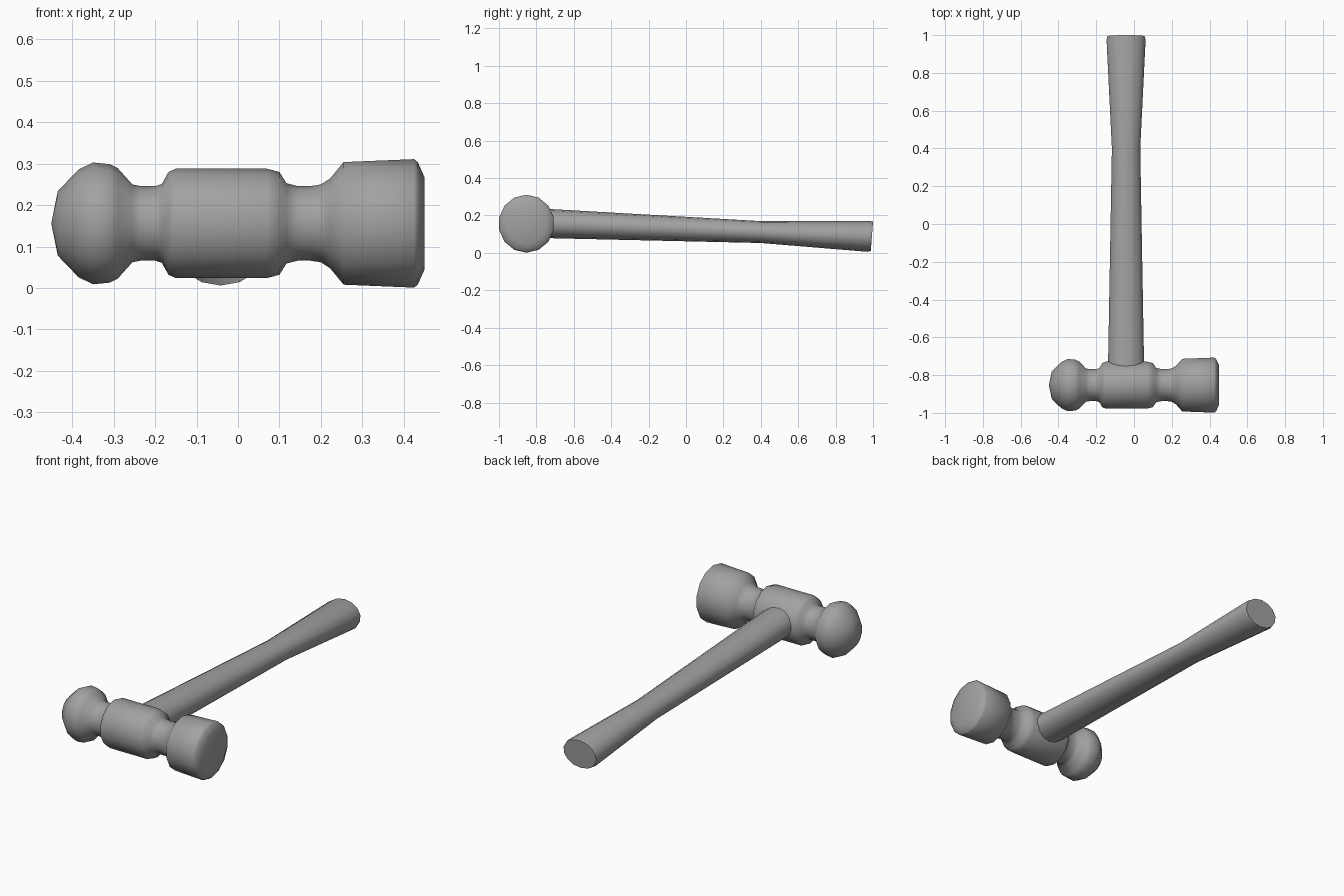
import bpy, bmesh
from math import sin, cos, pi
from mathutils import Vector

cube = bpy.data.objects.get("Cube")
if cube:
    bpy.data.objects.remove(cube, do_unlink=True)

steel = bpy.data.materials.new("plain_grey")
steel.use_nodes = True
steel.diffuse_color = (0.36, 0.36, 0.36, 1)
steel.node_tree.nodes["Principled BSDF"].inputs["Base Color"].default_value = (0.36, 0.36, 0.36, 1)


def loft(name, rings, angle):
    """Skin a list of closed point rings and cap both ends."""
    bm = bmesh.new()
    loops = [[bm.verts.new(p) for p in ring] for ring in rings]
    n = len(loops[0])
    for a, b in zip(loops, loops[1:]):
        for i in range(n):
            j = (i + 1) % n
            bm.faces.new((a[i], a[j], b[j], b[i]))
    bm.faces.new(loops[0])
    bm.faces.new(loops[-1])
    bmesh.ops.recalc_face_normals(bm, faces=bm.faces)
    mesh = bpy.data.meshes.new(name)
    bm.to_mesh(mesh)
    bm.free()
    mesh.materials.append(steel)
    obj = bpy.data.objects.new(name, mesh)
    bpy.context.collection.objects.link(obj)
    bpy.ops.object.select_all(action="DESELECT")
    obj.select_set(True)
    bpy.context.view_layer.objects.active = obj
    bpy.ops.object.shade_smooth_by_angle(angle=angle)
    return obj


def ring(center, u, v, sides):
    """Ellipse of points with half axes u and v."""
    return [center + u * sin(2 * pi * i / sides) + v * cos(2 * pi * i / sides)
            for i in range(sides)]


# Hammer head: (x, radius) from the ball peen to the flat striking face
profile = [(-0.45, 0.004), (-0.435, 0.078), (-0.385, 0.13), (-0.35, 0.147),
           (-0.31, 0.143), (-0.29, 0.133), (-0.255, 0.094), (-0.235, 0.09),
           (-0.2, 0.09), (-0.184, 0.095), (-0.168, 0.124), (-0.15, 0.132),
           (0.07, 0.132), (0.1, 0.124), (0.117, 0.097), (0.145, 0.09),
           (0.175, 0.09), (0.2, 0.094), (0.222, 0.108), (0.255, 0.148),
           (0.425, 0.155), (0.434, 0.148), (0.45, 0.112)]
head_rings = [ring(Vector((x, -0.853, 0.156)), Vector((0, 0.965 * r, 0)),
                   Vector((0, 0, r)), 14) for x, r in profile]
loft("hammer_head", head_rings, 0.9)

# Handle: (y, half width, bottom z, top z) from inside the head to the butt
sections = [(-0.85, 0.099, 0.083, 0.24), (-0.7, 0.097, 0.078, 0.233),
            (0.4, 0.077, 0.053, 0.17), (0.975, 0.106, 0.006, 0.171),
            (0.994, 0.101, 0.01, 0.167)]
handle_rings = []
for y, half, low, high in sections:
    lean = 0.006 if y > 0.9 else 0
    handle_rings.append(ring(Vector((-0.042, y, (low + high) / 2)),
                             Vector((half, 0, 0)),
                             Vector((0, lean, (high - low) / 2)), 14))
loft("handle", handle_rings, 0.7)
